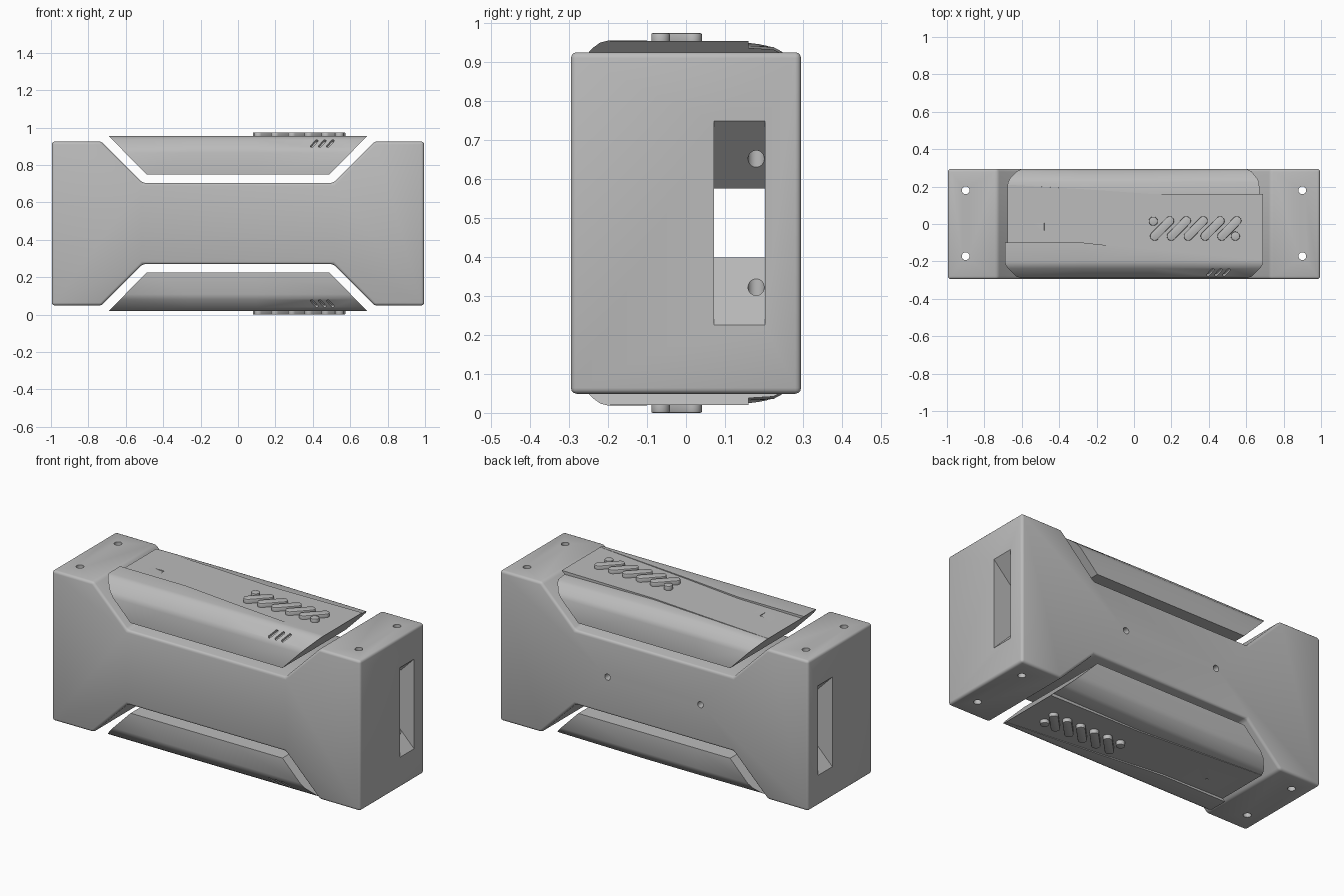
import bpy, bmesh, math
from mathutils import Matrix, Vector

if "Cube" in bpy.data.objects:
    bpy.data.objects.remove(bpy.data.objects["Cube"])

HEIGHT = 0.974
MID = HEIGHT / 2

grey = bpy.data.materials.new("plain_grey")
grey.use_nodes = True
colour = (0.5, 0.5, 0.5, 1)
grey.diffuse_color = colour
grey.node_tree.nodes["Principled BSDF"].inputs["Base Color"].default_value = colour


def finish(bm, name):
    bmesh.ops.recalc_face_normals(bm, faces=bm.faces)
    mesh = bpy.data.meshes.new(name)
    bm.to_mesh(mesh)
    bm.free()
    mesh.materials.append(grey)
    obj = bpy.data.objects.new(name, mesh)
    bpy.context.collection.objects.link(obj)
    return obj


def prism(name, points, depth, matrix=Matrix()):
    """Extrude a flat outline by depth, centred on its own plane."""
    bm = bmesh.new()
    face = bm.faces.new([bm.verts.new((x, y, -depth / 2)) for x, y in points])
    top = bmesh.ops.extrude_face_region(bm, geom=[face])["geom"]
    verts = [v for v in top if isinstance(v, bmesh.types.BMVert)]
    bmesh.ops.translate(bm, verts=verts, vec=(0, 0, depth))
    bm.transform(matrix)
    return finish(bm, name)


def capsule(start, end, radius, steps=10):
    """Outline of a round-ended bar; equal ends give a circle."""
    a, b = Vector(start), Vector(end)
    base = math.atan2(b.y - a.y, b.x - a.x) - math.pi / 2
    outline = []
    for i in range(2 * steps):
        ang = base + math.pi * (i + 0.5) / steps
        c = b if i < steps else a
        outline.append((c.x + radius * math.cos(ang), c.y + radius * math.sin(ang)))
    return outline


def select_only(obj):
    bpy.ops.object.select_all(action='DESELECT')
    obj.select_set(True)
    bpy.context.view_layer.objects.active = obj


def apply_modifier(obj, kind, **settings):
    mod = obj.modifiers.new(kind.lower(), kind)
    for key, value in settings.items():
        setattr(mod, key, value)
    select_only(obj)
    bpy.ops.object.modifier_apply(modifier=mod.name)


def cut(obj, cutter):
    apply_modifier(obj, 'BOOLEAN', object=cutter, operation='DIFFERENCE', solver='EXACT')
    bpy.data.objects.remove(cutter)


def smooth(obj, angle=30):
    select_only(obj)
    bpy.ops.object.shade_smooth_by_angle(angle=math.radians(angle))


def four_way(quarter):
    """Mirror a quarter outline (x, height from middle) into a closed loop."""
    half = quarter + [(x, -z) for x, z in reversed(quarter)]
    return half + [(-x, z) for x, z in ((x, -z) for x, z in half)]


def upright(y):
    """Stand an outline in the x-z plane at depth y."""
    return Matrix.Translation((0, y, MID)) @ Matrix.Rotation(math.pi / 2, 4, 'X')


# Body: notched block with softened edges
body = prism("body", four_way([(0.51, 0.217), (0.73, 0.438), (0.995, 0.438)]),
             0.59, upright(0))
apply_modifier(body, 'BEVEL', width=0.015, segments=3, limit_method='ANGLE')

# Lengthwise slot, flared at both ends
cut(body, prism("slot_cutter", four_way([(0.825, 0.088), (1.02, 0.287)]),
                0.13, upright(0.137)))

# Vertical corner holes and small rear holes
for x in (-0.9, 0.9):
    for y in (-0.172, 0.18):
        cut(body, prism("corner_hole_cutter", capsule((x, y), (x, y), 0.021), 3))
for x in (-0.3, 0.3):
    cut(body, prism("rear_hole_cutter", capsule((x, 0), (x, 0), 0.018), 0.2,
                    upright(0.25)))
smooth(body)


# Side panels: lofted cross-sections with stepped outer face and slanted ends
def section(step_y, centre_z, rear_y, rear_z):
    return [(-0.29, 0.75), (-0.29, 0.865), (-0.28, 0.893), (-0.238, 0.937),
            (-0.22, 0.95), (-0.2, 0.955),
            (step_y, 0.955), (step_y, centre_z), (rear_y, centre_z),
            (rear_y, rear_z), (0.225, rear_z - 0.004), (0.245, rear_z - 0.015),
            (0.282, 0.89), (0.293, 0.865), (0.293, 0.75)]


stations = [(-1, section(-0.1, 0.941, 0.21, 0.94)),
            (-0.27, section(-0.1, 0.946, 0.186, 0.942)),
            (0.1, section(-0.14, 0.949, 0.16, 0.942)),
            (1, section(-0.195, 0.954, 0.16, 0.936))]
bm = bmesh.new()
rings = []
for x, pts in stations:
    ends = abs(x) == 1
    rings.append([bm.verts.new((x * (0.49 + (z - 0.75) * 0.98) if ends else x, y, z))
                  for y, z in pts])
for a, b in zip(rings, rings[1:]):
    for i in range(len(a)):
        j = (i + 1) % len(a)
        bm.faces.new((a[i], a[j], b[j], b[i]))
bm.faces.new(rings[0])
bm.faces.new(rings[-1])
panel = finish(bm, "top_panel")

# Slanted vents on the front chamfer
for x in (0.408, 0.451, 0.494):
    place = Matrix.Translation((x, -0.259, 0.915)) @ Matrix.Rotation(math.pi / 4, 4, 'X')
    cut(panel, prism("vent_cutter", capsule((-0.013, -0.02), (0.013, 0.02), 0.008),
                     0.03, place))

# Shallow sloping thumb mark
tilt = Matrix.Translation((-0.48, 0.005, 0.937)) @ Matrix.Rotation(-0.12, 4, 'X') \
    @ Matrix.Rotation(0.1, 4, 'Y') @ Matrix.Translation((0, 0, 0.02))
cut(panel, prism("mark_cutter", [(-0.07, -0.055), (0, -0.055), (0, 0), (-0.07, 0)],
                 0.04, tilt))
smooth(panel)

# Raised grip bars with a round stud at each end of the row
grips = [((0.11 + 0.09 * i, -0.065), (0.19 + 0.09 * i, 0.017)) for i in range(5)]
grips += [((0.103, 0.015),) * 2, ((0.542, -0.065),) * 2]
parts = [panel]
for i, (start, end) in enumerate(grips):
    grip = prism(f"top_grip_{i + 1}", capsule(start, end, 0.024), 0.034,
                 Matrix.Translation((0, 0, HEIGHT - 0.017)))
    apply_modifier(grip, 'BEVEL', width=0.004, segments=2, limit_method='ANGLE',
                   angle_limit=math.radians(60))
    smooth(grip, 40)
    parts.append(grip)

# Mirror the panel and its grips to the underside
flip = Matrix.Translation((0, 0, HEIGHT)) @ Matrix.Diagonal((1, 1, -1, 1))
for part in parts:
    copy = part.copy()
    copy.data = part.data.copy()
    copy.name = part.name.replace("top", "bottom")
    copy.data.transform(flip)
    copy.data.flip_normals()
    bpy.context.collection.objects.link(copy)
